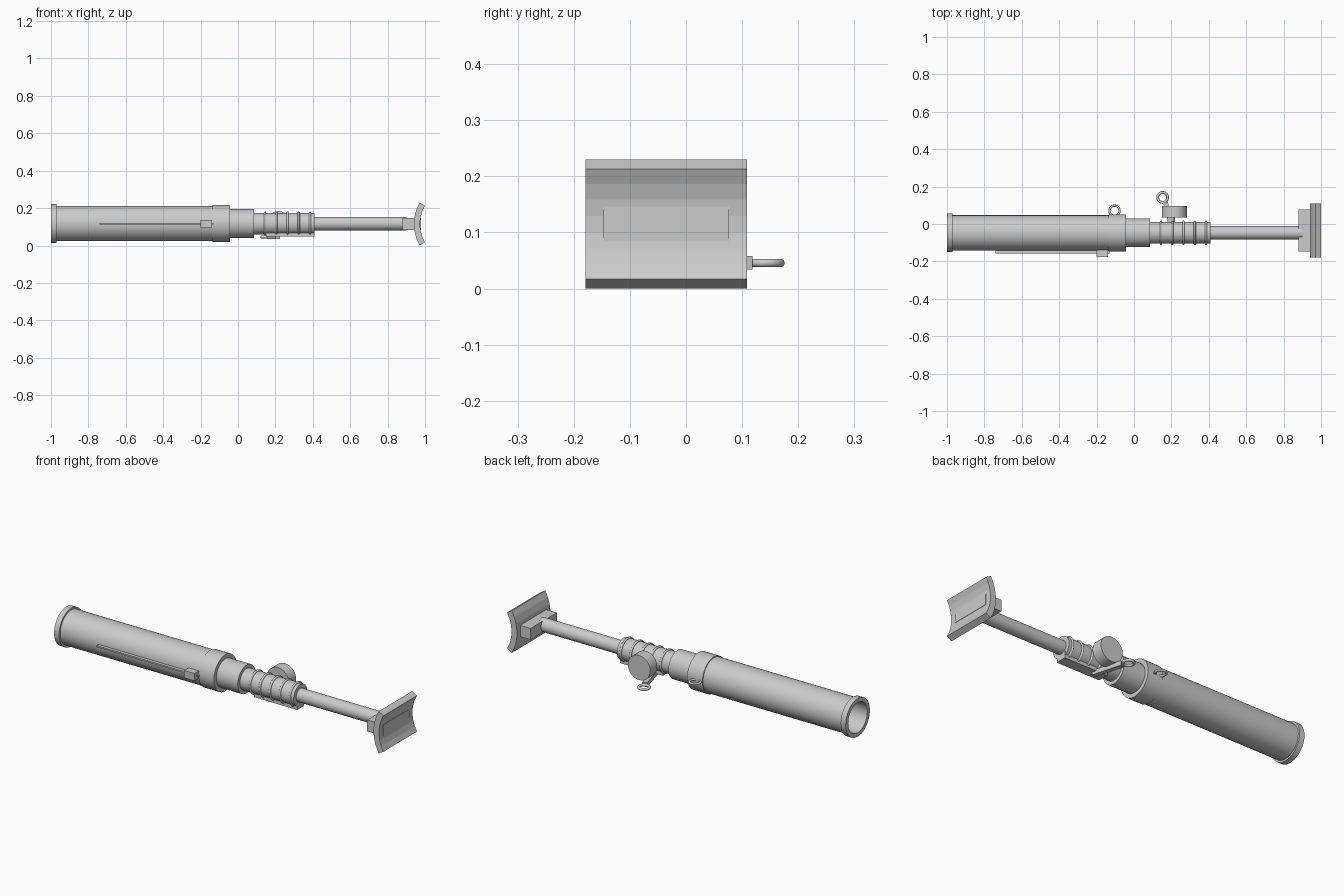
import bpy, bmesh, math
from mathutils import Matrix, Vector

if "Cube" in bpy.data.objects:
    bpy.data.objects.remove(bpy.data.objects["Cube"])

AY, AZ = -0.047, 0.117      # barrel axis
PY, PZ = -0.035, 0.115      # base plate centre

steel = bpy.data.materials.new("grey_steel")
steel.use_nodes = True
grey = (0.6, 0.6, 0.6, 1)
steel.diffuse_color = grey
steel.node_tree.nodes["Principled BSDF"].inputs["Base Color"].default_value = grey


def finish(name, bm, smooth=True):
    bmesh.ops.recalc_face_normals(bm, faces=bm.faces)
    mesh = bpy.data.meshes.new(name)
    bm.to_mesh(mesh)
    bm.free()
    mesh.materials.append(steel)
    obj = bpy.data.objects.new(name, mesh)
    bpy.context.collection.objects.link(obj)
    if smooth:
        bpy.ops.object.select_all(action='DESELECT')
        obj.select_set(True)
        bpy.context.view_layer.objects.active = obj
        bpy.ops.object.shade_smooth_by_angle(angle=math.radians(35))
    return obj


def lathe(name, profile, segments=40):
    """Turn an (x, radius) outline around the barrel axis."""
    bm = bmesh.new()
    verts = [bm.verts.new((x, AY + r, AZ)) for x, r in profile]
    edges = [bm.edges.new(pair) for pair in zip(verts, verts[1:])]
    bmesh.ops.spin(bm, geom=verts + edges, cent=(0, AY, AZ), axis=(1, 0, 0),
                   angle=math.tau, steps=segments)
    bmesh.ops.remove_doubles(bm, verts=bm.verts, dist=0.0001)
    return finish(name, bm)


def rod(name, x0, x1, r):
    return lathe(name, [(x0, 0), (x0, r), (x1, r), (x1, 0)])


def box(name, low, high, turn=0):
    low, high = Vector(low), Vector(high)
    bm = bmesh.new()
    bmesh.ops.create_cube(bm, size=1, matrix=Matrix.Translation((low + high) / 2)
                          @ Matrix.Rotation(turn, 4, 'Z')
                          @ Matrix.Diagonal((*(high - low), 1)))
    return finish(name, bm, False)


def cross_cylinder(name, x, y0, y1, z, r):
    bm = bmesh.new()
    bmesh.ops.create_cone(bm, cap_ends=True, segments=32, radius1=r, radius2=r, depth=y1 - y0,
                          matrix=Matrix.Translation((x, (y0 + y1) / 2, z))
                          @ Matrix.Rotation(math.pi / 2, 4, 'X'))
    return finish(name, bm)


def ring(name, centre, major, minor, along_x=False):
    bpy.ops.mesh.primitive_torus_add(location=centre, major_radius=major, minor_radius=minor,
                                     major_segments=36, minor_segments=10,
                                     rotation=(0, math.pi / 2 if along_x else 0, 0))
    obj = bpy.context.object
    obj.name = name
    obj.data.materials.append(steel)
    bpy.ops.object.shade_smooth_by_angle(angle=math.radians(60))


# Hollow barrel with muzzle rim
BORE = 0.082
lathe("barrel", [(-0.14, 0), (-0.14, BORE), (-1, BORE), (-1, 0.104), (-0.97, 0.104),
                 (-0.97, 0.094), (-0.12, 0.094), (-0.12, 0)])
# Stepped rear of the barrel
rod("collar", -0.135, -0.043, 0.099)
rod("breech", -0.05, 0.085, 0.077)
rod("trigger_housing", 0.08, 0.408, 0.058)
for i in range(5):
    ring(f"grip_ring_{i + 1}", (0.145 + 0.06 * i, AY, AZ), 0.059, 0.006, True)
rod("support_rod", 0.4, 0.9, 0.036)

# Sight rail and its bracket on the front side
box("sight_rail", (-0.74, -0.158, AZ - 0.004), (-0.13, -0.135, AZ + 0.004))
box("rail_bracket", (-0.2, -0.176, AZ - 0.02), (-0.138, -0.13, AZ + 0.02))

# Sling ring on the collar
ring("sling_ring", (-0.104, 0.071, AZ), 0.027, 0.006)

# Hand wheel on a short stem
cross_cylinder("wheel_stem", 0.198, -0.03, 0.04, AZ, 0.02)
cross_cylinder("hand_wheel", 0.216, 0.034, 0.095, AZ, 0.067)

# Firing lever under the housing, ending in a pull ring
box("lever_guide", (0.15, AY - 0.03, 0.048), (0.41, AY + 0.03, 0.085))
start, end = Vector((0.212, -0.045, 0)), Vector((0.168, 0.115, 0))
mid, arm = (start + end) / 2, end - start
half = Vector((0.013, arm.length / 2, 0.012))
centre = Vector((mid.x, mid.y, 0.046))
box("firing_lever", centre - half, centre + half, math.atan2(arm.y, arm.x) - math.pi / 2)
ring("pull_ring", (0.153, 0.142, 0.0455), 0.0265, 0.0075)

# Curved base plate: an arc cross-section pushed along y
SEG, SPAN = 7, math.radians(30.6)
bm = bmesh.new()
angles = [SPAN * (2 * i / SEG - 1) for i in range(SEG + 1)]
arc = [(r, a) for r, run in ((0.225, angles), (0.192, angles[::-1])) for a in run]
section = bm.faces.new([bm.verts.new((1.165 - r * math.cos(a), PY - 0.144, PZ + r * math.sin(a)))
                        for r, a in arc])
pushed = bmesh.ops.extrude_face_region(bm, geom=[section])["geom"]
bmesh.ops.translate(bm, vec=(0, 0.288, 0),
                    verts=[v for v in pushed if isinstance(v, bmesh.types.BMVert)])
finish("base_plate", bm, False)
box("plate_mount", (0.88, PY - 0.112, PZ - 0.031), (0.978, PY + 0.112, PZ + 0.031))
